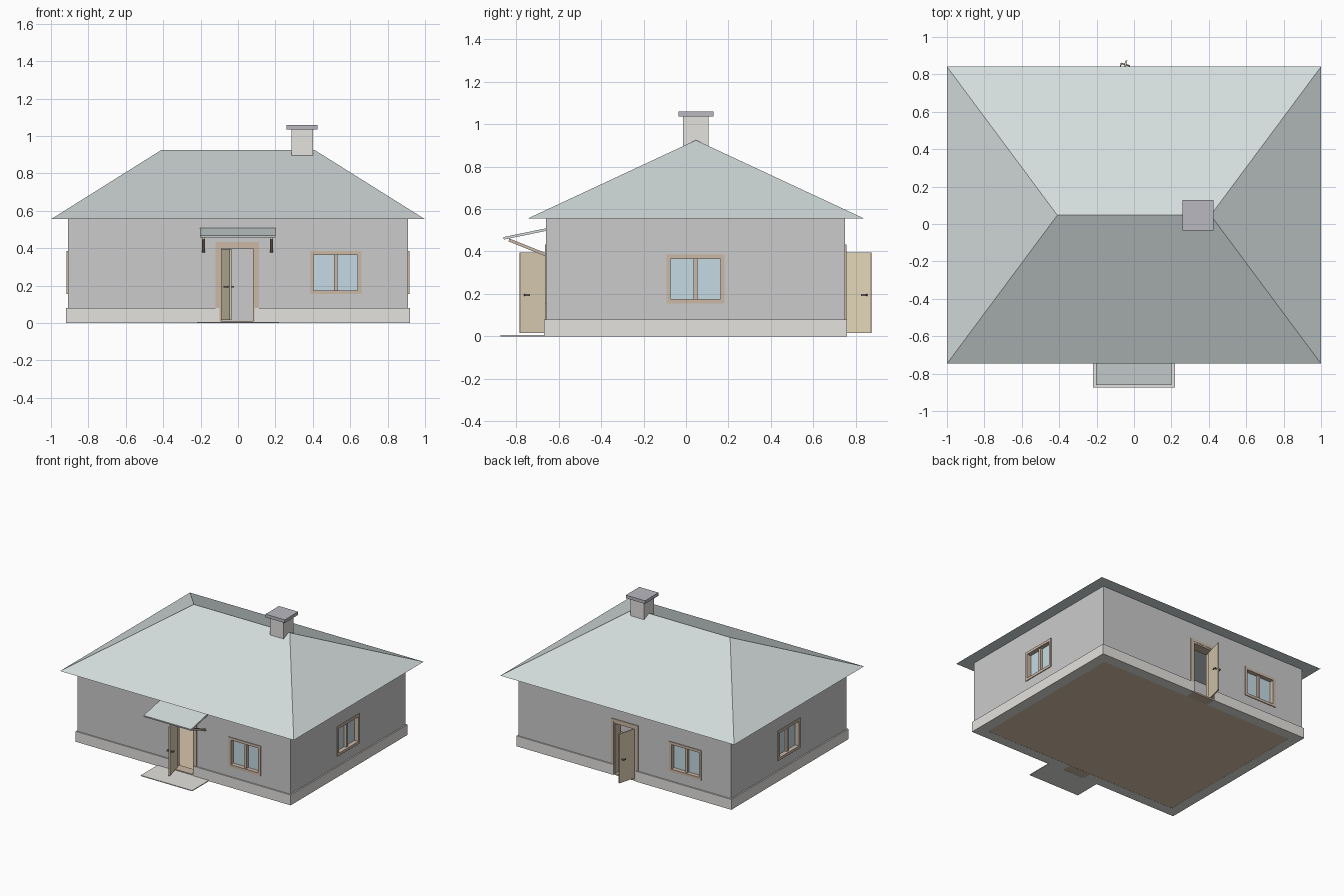
import bpy, bmesh
from math import radians, atan2, hypot
from mathutils import Matrix, Vector

if "Cube" in bpy.data.objects:
    bpy.data.objects.remove(bpy.data.objects["Cube"])

CY = 0.045                      # middle of the house in y


def material(name, r, g, b):
    m = bpy.data.materials.new(name)
    m.diffuse_color = (r, g, b, 1)
    m.use_nodes = True
    m.node_tree.nodes["Principled BSDF"].inputs["Base Color"].default_value = m.diffuse_color
    return m


ROOF = material("roof_sheet", 0.66, 0.73, 0.72)
STONE = material("stone", 0.77, 0.76, 0.73)
CAP = material("cap_metal", 0.48, 0.48, 0.53)
TRIM = material("trim_wood", 0.60, 0.48, 0.38)
DOOR = material("door_wood", 0.76, 0.66, 0.48)
GLASS = material("glass", 0.56, 0.70, 0.77)
FLOOR = material("floor_boards", 0.70, 0.57, 0.42)
DARK = material("dark_metal", 0.25, 0.22, 0.2)


def add(name, bm, mat=None, matrix=None):
    me = bpy.data.meshes.new(name)
    bm.to_mesh(me)
    bm.free()
    ob = bpy.data.objects.new(name, me)
    bpy.context.collection.objects.link(ob)
    if mat:
        me.materials.append(mat)
    if matrix:
        ob.matrix_world = matrix
    return ob


def boxes(name, spans, mat=None, matrix=None):
    """One object from boxes given as (x0, x1, y0, y1, z0, z1)."""
    bm = bmesh.new()
    for x0, x1, y0, y1, z0, z1 in spans:
        m = Matrix.Translation(((x0 + x1) / 2, (y0 + y1) / 2, (z0 + z1) / 2))
        m = m @ Matrix.Diagonal((x1 - x0, y1 - y0, z1 - z0, 1))
        bmesh.ops.create_cube(bm, size=1, matrix=m)
    return add(name, bm, mat, matrix)


def bar(name, x, a, b, width, thick, mat):
    """Straight bar at x running between two (y, z) points."""
    length = hypot(b[0] - a[0], b[1] - a[1])
    m = Matrix.Translation((x, a[0], a[1])) @ Matrix.Rotation(atan2(b[1] - a[1], b[0] - a[0]), 4, 'X')
    return boxes(name, [(-width / 2, width / 2, 0, length, -thick / 2, thick / 2)], mat, m)


def cut(target, cutter):
    mod = target.modifiers.new("cut", 'BOOLEAN')
    mod.operation = 'DIFFERENCE'
    mod.solver = 'EXACT'
    mod.object = cutter
    cutter.hide_render = True
    cutter.hide_viewport = True
    cutter.display_type = 'WIRE'


# walls and plinth as hollow shells
walls = boxes("walls", [(-0.91, 0.91, CY - 0.705, CY + 0.705, 0.08, 0.555)])
plinth = boxes("plinth", [(-0.92, 0.92, CY - 0.715, CY + 0.715, 0, 0.08)], STONE)
room = boxes("room_cutter", [(-0.84, 0.84, CY - 0.635, CY + 0.635, -0.1, 0.7)])
doorway = boxes("doorway_cutter", [(-0.098, 0.089, -2, 2, -0.05, 0.41)])
for shell in (walls, plinth):
    cut(shell, room)
    cut(shell, doorway)

# floor and inner partition with a gap
boxes("floor", [(-0.845, 0.845, CY - 0.64, CY + 0.64, 0.001, 0.006)], FLOOR)
boxes("partition", [(-0.37, 0.84, 0.13, 0.15, 0.006, 0.555),
                    (-0.84, -0.67, 0.13, 0.15, 0.006, 0.555),
                    (-0.67, -0.37, 0.13, 0.15, 0.41, 0.555)])


# windows: local -y points outwards, origin on the wall face
def window(name, x, y, angle):
    m = Matrix.Translation((x, y, 0.27)) @ Matrix.Rotation(radians(angle), 4, 'Z')
    w, h, t = 0.1375, 0.115, 0.02
    hole = boxes(name + "_cutter", [(-w + .002, w - .002, -0.03, 0.12, -h + .002, h - .002)], None, m)
    cut(walls, hole)
    boxes(name + "_frame", [(-w, -w + t, -0.006, 0.07, -h, h), (w - t, w, -0.006, 0.07, -h, h),
                            (-w + t, w - t, -0.006, 0.07, h - t, h),
                            (-w + t, w - t, -0.006, 0.07, -h, -h + t),
                            (-0.009, 0.009, 0.008, 0.05, -h + t, h - t)], TRIM, m)
    boxes(name + "_glass", [(-w + t, w - t, 0.027, 0.032, -h + t, h - t)], GLASS, m)


window("front_window", 0.522, CY - 0.705, 0)
window("right_window", 0.91, CY, 90)
window("back_window", -0.522, CY + 0.705, 180)
window("left_window", -0.91, CY, -90)

# front and back doors, mirrored about the middle of the house
for name, s in (("front", -1), ("back", 1)):
    def ys(a, b):
        return tuple(sorted((CY + s * a, CY + s * b)))
    o, j = ys(0.704, 0.711), ys(0.635, 0.709)
    boxes(name + "_door_frame",
          [(-0.12, -0.098, *o, 0.0, 0.432), (0.089, 0.112, *o, 0.0, 0.432),
           (-0.098, 0.089, *o, 0.41, 0.432),
           (-0.098, -0.088, *j, 0, 0.41), (0.079, 0.089, *j, 0, 0.41),
           (-0.088, 0.079, *j, 0.398, 0.41), (-0.088, 0.079, *j, 0, 0.012)], TRIM)
    m = Matrix.Translation((-0.083, CY + s * 0.67, 0)) @ Matrix.Rotation(s * radians(75), 4, 'Z')
    boxes(name + "_door_leaf", [(0, 0.165, -0.005, 0.005, 0.015, 0.395)], DOOR, m)
    boxes(name + "_door_handle", [(0.138, 0.146, -0.024, 0.024, 0.191, 0.199),
                                  (0.122, 0.146, -0.026, -0.02, 0.191, 0.199),
                                  (0.122, 0.146, 0.02, 0.026, 0.191, 0.199)], DARK, m)

# hip roof
bm = bmesh.new()
a, b, c, d = [bm.verts.new((x, CY + 0.002 + y, 0.555))
              for x, y in ((-1, -0.794), (1, -0.794), (1, 0.794), (-1, 0.794))]
e, f = [bm.verts.new((x, CY + 0.002, 0.925)) for x in (-0.41, 0.41)]
for face in ((a, b, f, e), (c, d, e, f), (b, c, f), (d, a, e), (d, c, b, a)):
    bm.faces.new(face)
add("roof", bm, ROOF)

# chimney
boxes("chimney", [(0.285, 0.4, -0.013, 0.105, 0.82, 1.036)], STONE)
boxes("chimney_cap", [(0.26, 0.425, -0.036, 0.129, 1.036, 1.06)], CAP)

# porch canopy, brackets and step
bar("canopy", -0.002, (-0.66, 0.503), (-0.86, 0.462), 0.405, 0.012, ROOF)
for side, x in (("left", -0.184), ("right", 0.18)):
    bar(side + "_canopy_bracket", x, (-0.655, 0.382), (-0.835, 0.454), 0.016, 0.014, TRIM)
boxes("porch_slab", [(-0.22, 0.22, -0.875, -0.665, 0, 0.006)], STONE)
